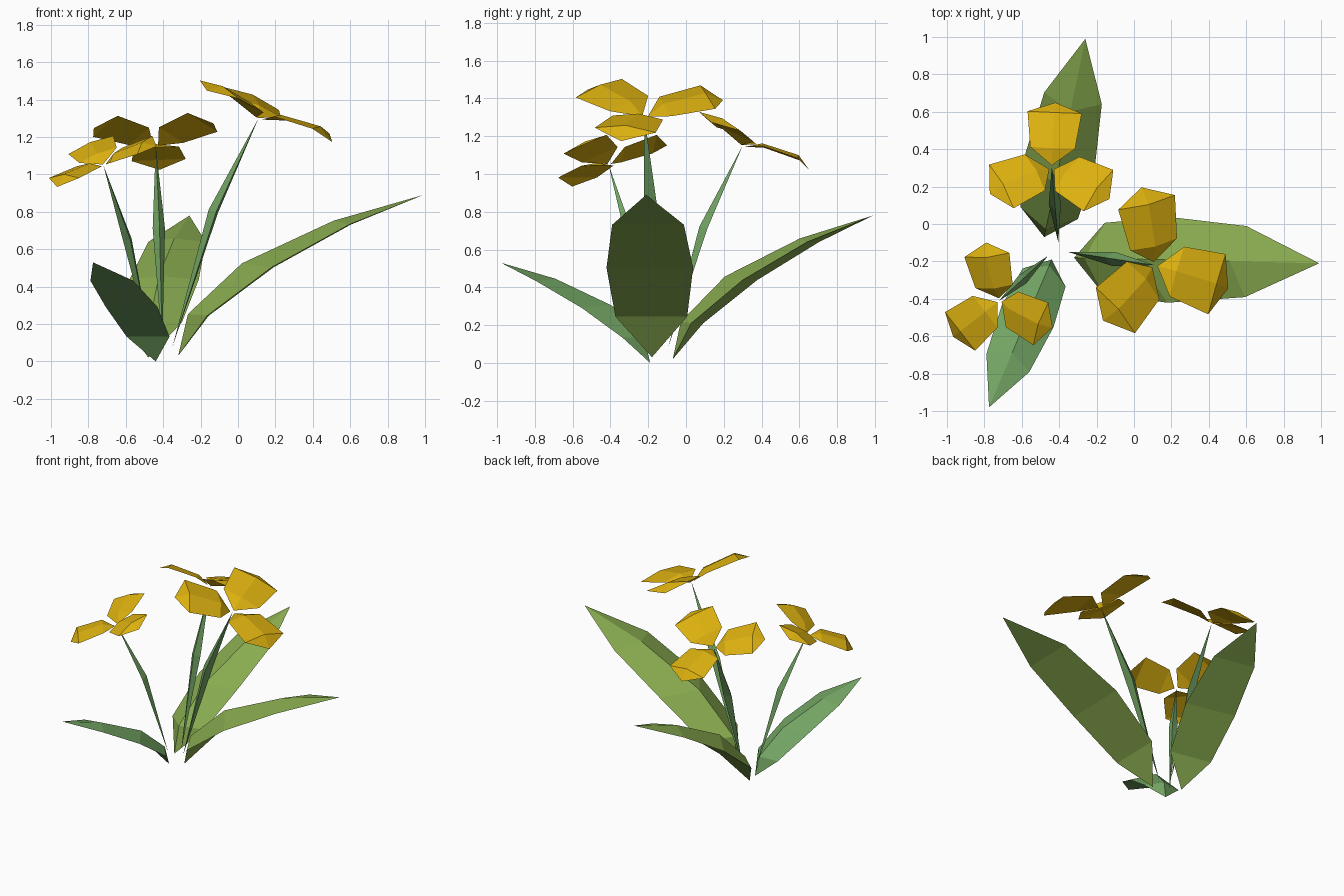
import bpy, bmesh, math
from mathutils import Vector, Matrix

if "Cube" in bpy.data.objects:
    bpy.data.objects.remove(bpy.data.objects["Cube"])


def material(name, rgb):
    m = bpy.data.materials.new(name)
    m.diffuse_color = (*rgb, 1)
    m.use_nodes = True
    m.node_tree.nodes["Principled BSDF"].inputs["Base Color"].default_value = m.diffuse_color
    return m


LEAF = material("leaf green", (0.25, 0.41, 0.08))
STEM = material("cool green", (0.17, 0.37, 0.125))
PETAL = material("petal yellow", (0.72, 0.44, 0.005))


def blade(bm, base, tip, rings):
    """Closed blade, pointed at both ends; each ring is (left, right, ridge)."""
    a, b = bm.verts.new(base), bm.verts.new(tip)
    rows = [[bm.verts.new(p) for p in r] for r in rings]
    for i in range(3):
        j = (i + 1) % 3
        bm.faces.new((a, rows[0][i], rows[0][j]))
        for r, q in zip(rows, rows[1:]):
            bm.faces.new((r[i], q[i], q[j], r[j]))
        bm.faces.new((b, rows[-1][j], rows[-1][i]))


def finish(bm, name, mat):
    bmesh.ops.recalc_face_normals(bm, faces=bm.faces)
    me = bpy.data.meshes.new(name)
    bm.to_mesh(me)
    bm.free()
    me.materials.append(mat)
    bpy.context.collection.objects.link(bpy.data.objects.new(name, me))


def arched(name, base, tip, profile, mat):
    """Blade from base to tip; profile rows: edge (s, z), ridge (s, z), half width,
    as fractions of the run, the rise and the horizontal length."""
    base, tip = Vector(base), Vector(tip)
    run = Vector((tip.x - base.x, tip.y - base.y, 0))
    rise = Vector((0, 0, tip.z - base.z))
    side = Vector((-run.y, run.x, 0))
    rings = []
    for s, z, rs, rz, w in profile:
        c = base + run * s + rise * z
        rings.append((c + side * w, c - side * w, base + run * rs + rise * rz))
    bm = bmesh.new()
    blade(bm, base, tip, rings)
    finish(bm, name, mat)


# leaves
leaf_profile = [(0.122, 0.25, 0.04, 0.26, 0.145),
                (0.385, 0.55, 0.26, 0.575, 0.175),
                (0.70, 0.815, 0.634, 0.84, 0.145)]
arched("leaf_right", (-0.32, -0.18, 0.03), (0.99, -0.21, 0.89), leaf_profile, LEAF)
arched("leaf_back", (-0.48, -0.07, 0.02), (-0.26, 0.99, 0.78), leaf_profile, LEAF)
arched("leaf_front", (-0.44, -0.19, 0.0), (-0.775, -0.98, 0.53), leaf_profile, STEM)

# petal in flower space: distance, half width, edge height, ridge height
petal_rings = [(0.10, 0.12, 0.04, 0.055), (0.30, 0.145, 0.06, 0.08)]


def flower(name, centre, normal, start, scale):
    rot = Vector((0, 0, 1)).rotation_difference(Vector(normal)).to_matrix().to_4x4()
    bm = bmesh.new()
    for k in range(3):
        m = (Matrix.Translation(centre) @ rot
             @ Matrix.Rotation(math.radians(start + 120 * k), 4, 'Z')
             @ Matrix.Scale(scale, 4))
        rings = [[m @ Vector(p) for p in ((d, w, h), (d, -w, h), (d - 0.01, 0, r))]
                 for d, w, h, r in petal_rings]
        blade(bm, m @ Vector((0.015, 0, 0.0)), m @ Vector((0.37, 0, 0.035)), rings)
    finish(bm, name, PETAL)


# stems with their three-petalled flowers
plants = [("right", (-0.35, -0.15, 0.08), (0.11, -0.22, 1.30), (0.42, -0.04, 1), 103, 1.16),
          ("back", (-0.405, -0.095, 0.08), (-0.44, 0.30, 1.15), (-0.02, 0.47, 1), 87, 1.0),
          ("left", (-0.46, -0.17, 0.07), (-0.72, -0.41, 1.05), (-0.38, -0.30, 1), 98, 0.9)]
for label, base, top, normal, start, scale in plants:
    length = math.hypot(top[0] - base[0], top[1] - base[1])
    arched("stem_" + label, base, top,
           [(0.52, 0.59, 0.42, 0.60, 0.033 * scale / length)], STEM)
    flower("flower_" + label, top, normal, start, scale)
